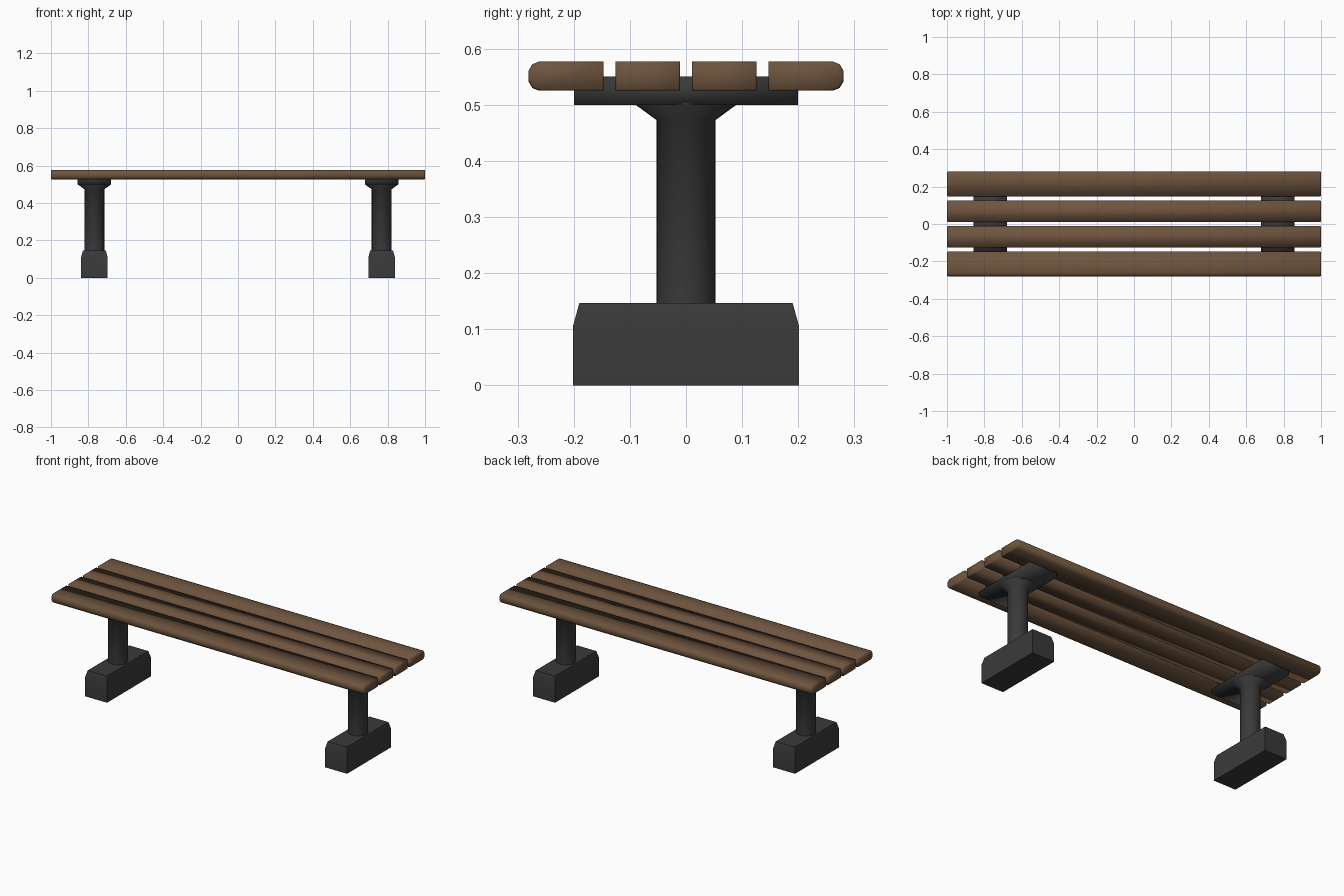
import bpy, bmesh, math
from mathutils import Vector

if "Cube" in bpy.data.objects:
    bpy.data.objects.remove(bpy.data.objects["Cube"])


def material(name, rgb):
    m = bpy.data.materials.new(name)
    m.diffuse_color = (*rgb, 1)
    m.use_nodes = True
    m.node_tree.nodes["Principled BSDF"].inputs["Base Color"].default_value = m.diffuse_color
    return m


WOOD = material("brown wood", (0.155, 0.09, 0.049))
METAL = material("dark metal", (0.042, 0.042, 0.042))


def loft(name, rings, mat):
    """Closed solid skinned through equal-sized rings of points."""
    bm = bmesh.new()
    loops = [[bm.verts.new(p) for p in r] for r in rings]
    n = len(loops[0])
    for a, b in zip(loops, loops[1:]):
        for i in range(n):
            j = (i + 1) % n
            bm.faces.new((a[i], a[j], b[j], b[i]))
    bm.faces.new(loops[0][::-1])
    bm.faces.new(loops[-1])
    bmesh.ops.recalc_face_normals(bm, faces=bm.faces)
    for f in bm.faces:
        f.smooth = True
    me = bpy.data.meshes.new(name)
    bm.to_mesh(me)
    bm.free()
    me.materials.append(mat)
    ob = bpy.data.objects.new(name, me)
    bpy.context.collection.objects.link(ob)
    return ob


def rect(cx, hx, hy, z):
    return [(cx + sx * hx, sy * hy, z) for sx, sy in ((-1, -1), (1, -1), (1, 1), (-1, 1))]


def circle(cx, r, z, n=20):
    return [(cx + r * math.cos(2 * math.pi * i / n), r * math.sin(2 * math.pi * i / n), z)
            for i in range(n)]


def slat(name, profile):
    """Plank along x with a slight bevel at both ends."""
    c = sum((Vector(p) for p in profile), Vector((0, 0))) / len(profile)
    rings = []
    for x, d in ((-1, 0.003), (-0.995, 0), (0.995, 0), (1, 0.003)):
        rings.append([(x, y - math.copysign(d, y - c.x), z - math.copysign(d, z - c.y))
                      for y, z in profile])
    return loft(name, rings, WOOD)


# seat slats: square inner pair, rounded outer pair
Z0, Z1 = 0.525, 0.577
for side, s in (("front", -1), ("back", 1)):
    slat(side + "_inner_slat", [(s * 0.011, Z0), (s * 0.126, Z0), (s * 0.126, Z1), (s * 0.011, Z1)])
    slat(side + "_outer_slat", [(s * 0.147, Z0), (s * 0.262, Z0), (s * 0.274, 0.530),
                                (s * 0.281, 0.542), (s * 0.281, 0.560), (s * 0.274, 0.572),
                                (s * 0.262, Z1), (s * 0.147, Z1)])

# supports: footing, post with flared head, plate under the slats
for side, cx in (("left", -0.768), ("right", 0.768)):
    loft(side + "_footing", [rect(cx, 0.071, 0.201, 0), rect(cx, 0.071, 0.201, 0.107),
                             rect(cx, 0.061, 0.19, 0.147)], METAL)
    loft(side + "_post", [circle(cx, 0.053, 0.14), circle(cx, 0.053, 0.473),
                          circle(cx, 0.09, 0.5), circle(cx, 0.09, 0.505)], METAL)
    loft(side + "_seat_plate", [rect(cx, 0.089, 0.2, 0.5), rect(cx, 0.089, 0.2, 0.55)], METAL)

# keep the post and footing edges crisp
bpy.ops.object.select_all(action='DESELECT')
for ob in bpy.data.objects:
    if ob.name.endswith(("post", "footing")):
        ob.select_set(True)
        bpy.context.view_layer.objects.active = ob
bpy.ops.object.shade_smooth_by_angle(angle=math.radians(60))
